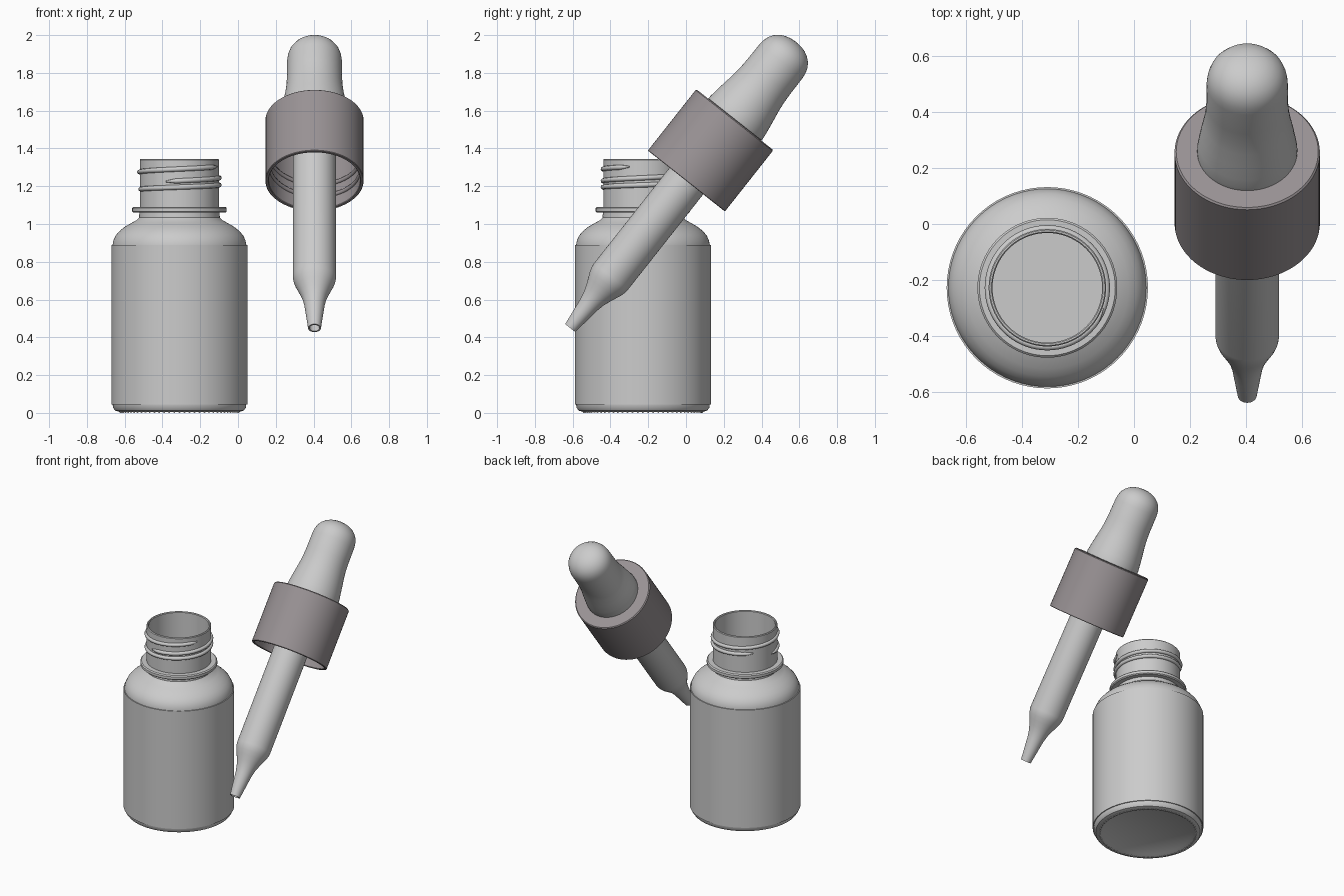
import bpy, bmesh, math
from mathutils import Matrix

if "Cube" in bpy.data.objects:
    bpy.data.objects.remove(bpy.data.objects["Cube"])

SEG = 72


def finish(name, bm, matrix, angle=35):
    bmesh.ops.recalc_face_normals(bm, faces=bm.faces)
    me = bpy.data.meshes.new(name)
    bm.to_mesh(me)
    bm.free()
    ob = bpy.data.objects.new(name, me)
    bpy.context.collection.objects.link(ob)
    ob.matrix_world = matrix
    bpy.ops.object.select_all(action='DESELECT')
    ob.select_set(True)
    bpy.context.view_layer.objects.active = ob
    bpy.ops.object.shade_smooth_by_angle(angle=math.radians(angle))
    return ob


def lathe(name, profile, matrix, closed=False):
    """Revolve (radius, height) points around local z."""
    bm = bmesh.new()
    verts = [bm.verts.new((r, 0, z)) for r, z in profile]
    edges = [bm.edges.new(p) for p in zip(verts, verts[1:])]
    if closed:
        edges.append(bm.edges.new((verts[-1], verts[0])))
    bmesh.ops.spin(bm, geom=verts + edges, cent=(0, 0, 0), axis=(0, 0, 1),
                   angle=math.tau, steps=SEG, use_merge=False)
    bmesh.ops.remove_doubles(bm, verts=bm.verts, dist=1e-5)
    return finish(name, bm, matrix)


def thread(name, radius, size, a0, a1, z0, z1, matrix):
    """Helical ridge with tapered ends; angles in degrees."""
    bm = bmesh.new()
    n, k = int((a1 - a0) / 5), 8
    rings = []
    for i in range(n + 1):
        t = i / n
        a = math.radians(a0 + (a1 - a0) * t)
        s = size * min(1, 0.3 + min(i, n - i) * 0.25)
        z = z0 + (z1 - z0) * t
        ring = []
        for j in range(k):
            b = math.tau * j / k
            r = radius + s * math.cos(b)
            ring.append(bm.verts.new((r * math.cos(a), r * math.sin(a), z + s * math.sin(b))))
        rings.append(ring)
    for p, q in zip(rings, rings[1:]):
        for j in range(k):
            bm.faces.new((p[j], p[(j + 1) % k], q[(j + 1) % k], q[j]))
    bm.faces.new(rings[0])
    bm.faces.new(rings[-1])
    return finish(name, bm, matrix, 60)


# Placement: upright bottle, dropper leaning back
bottle = Matrix.Translation((-0.31, -0.228, 0))
dropper = Matrix.Translation((0.405, 0.002, 1.2275)) @ Matrix.Rotation(-math.radians(38.3), 4, 'X')

# Bottle: outside, rim, then inner wall down to the floor
lathe("bottle", [
    (0, 0.016), (0.29, 0.016), (0.305, 0.006), (0.32, 0.006), (0.34, 0.012), (0.352, 0.028),
    (0.354, 0.05), (0.354, 0.89), (0.349, 0.915), (0.337, 0.94), (0.318, 0.962),
    (0.29, 0.985), (0.255, 1.005), (0.228, 1.02), (0.214, 1.034), (0.212, 1.06),
    (0.243, 1.06), (0.25, 1.066), (0.25, 1.084), (0.243, 1.091), (0.21, 1.091),
    (0.21, 1.34), (0.206, 1.345), (0.2, 1.345), (0.196, 1.34), (0.196, 1.04), (0.23, 0.995),
    (0.30, 0.955), (0.33, 0.90), (0.33, 0.07), (0.31, 0.045), (0, 0.045)], bottle)

# Label wrapped around the body
lathe("label", [(0.352, 0.045), (0.36, 0.045), (0.36, 0.89), (0.352, 0.89)], bottle, True)

# Neck threads
thread("neck_thread_lower", 0.211, 0.013, 180, 500, 1.183, 1.225, bottle)
thread("neck_thread_upper", 0.211, 0.013, 250, 700, 1.225, 1.303, bottle)

# Ring of grip dots under the base
bm = bmesh.new()
for i in range(72):
    a = math.tau * i / 72
    bmesh.ops.create_icosphere(bm, subdivisions=1, radius=0.007,
                               matrix=Matrix.Translation((0.313 * math.cos(a), 0.313 * math.sin(a), 0.007)))
finish("base_dots", bm, bottle)

# Screw cap: hollow cup with a hole for the bulb
cap = lathe("cap", [
    (0.12, 0.414), (0.254, 0.414), (0.26, 0.408), (0.26, 0.003), (0.257, 0),
    (0.245, 0), (0.242, 0.004), (0.242, 0.37), (0.12, 0.37)], dropper, True)
cap_thread = thread("cap_inner_thread", 0.242, 0.012, 0, 600, 0.07, 0.20, dropper)
mat = bpy.data.materials.new("cap_grey")
mat.diffuse_color = (0.32, 0.29, 0.30, 1)
mat.use_nodes = True
mat.node_tree.nodes["Principled BSDF"].inputs["Base Color"].default_value = mat.diffuse_color
for ob in (cap, cap_thread):
    ob.data.materials.append(mat)

# Rubber bulb
lathe("bulb", [
    (0.115, 0.36), (0.115, 0.408), (0.165, 0.408), (0.179, 0.416), (0.179, 0.432), (0.174, 0.47), (0.165, 0.53),
    (0.155, 0.59), (0.149, 0.64), (0.146, 0.70), (0.145, 0.81), (0.141, 0.84),
    (0.132, 0.868), (0.115, 0.893), (0.092, 0.913), (0.065, 0.927), (0.035, 0.935),
    (0, 0.938)], dropper)

# Glass pipette, open at the tip
lathe("pipette", [
    (0, 0.40), (0.114, 0.40), (0.114, -0.645), (0.112, -0.665), (0.105, -0.69),
    (0.092, -0.72), (0.077, -0.755), (0.064, -0.79), (0.054, -0.835), (0.047, -0.89),
    (0.034, -0.992), (0.026, -0.992), (0.038, -0.89), (0.045, -0.83), (0, -0.70)], dropper)
